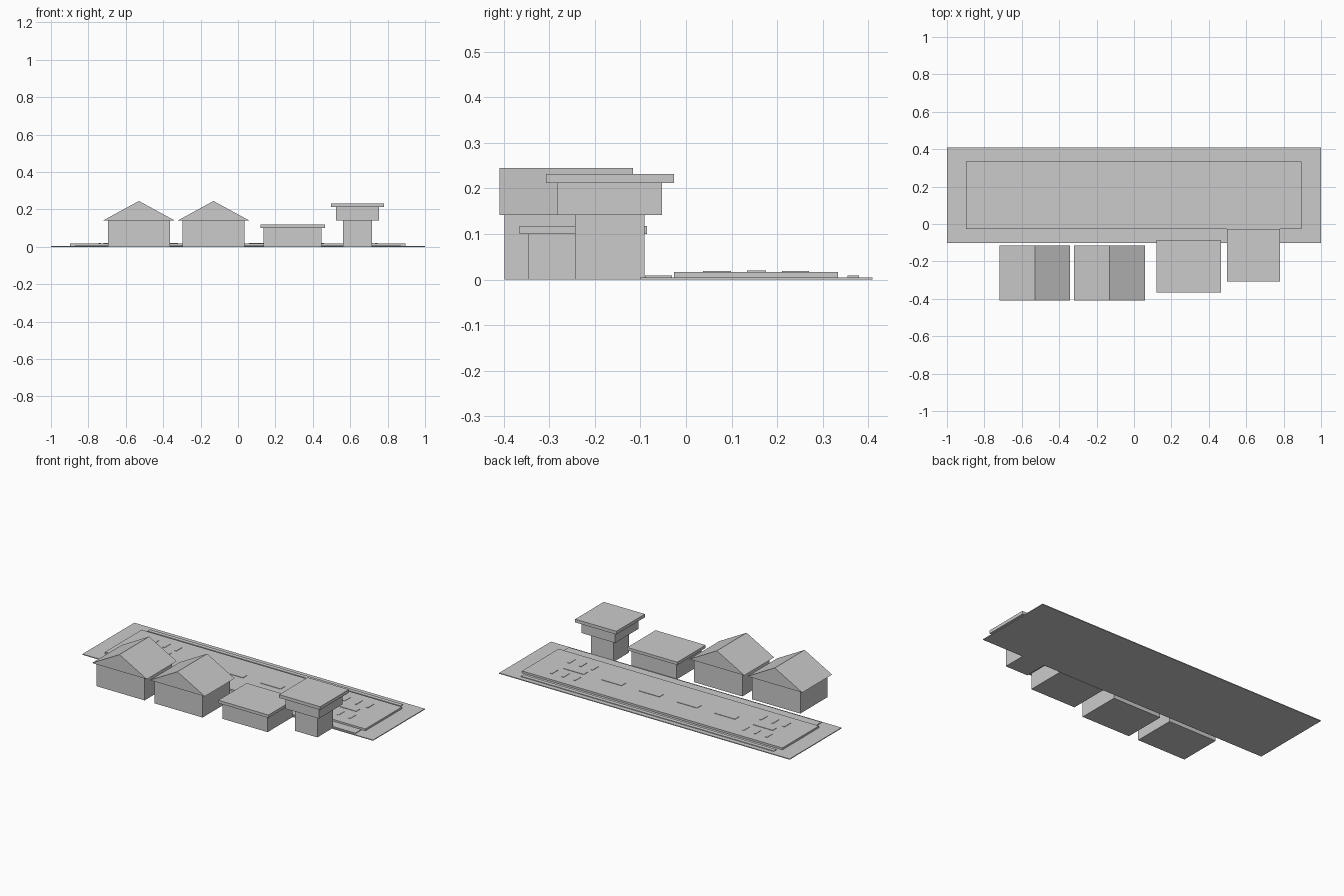
import bpy, bmesh

if "Cube" in bpy.data.objects:
    bpy.data.objects.remove(bpy.data.objects["Cube"])


def box(name, x0, x1, y0, y1, z0, z1):
    bm = bmesh.new()
    bmesh.ops.create_cube(bm, size=1)
    for v in bm.verts:
        v.co.x = x1 if v.co.x > 0 else x0
        v.co.y = y1 if v.co.y > 0 else y0
        v.co.z = z1 if v.co.z > 0 else z0
    return finish(name, bm)


def gable(name, x0, x1, y0, y1, z0, z1):
    # triangular section extruded along y
    bm = bmesh.new()
    pts = [(x0, z0), (x1, z0), ((x0 + x1) / 2, z1)]
    face = bm.faces.new([bm.verts.new((x, y0, z)) for x, z in pts])
    ext = bmesh.ops.extrude_face_region(bm, geom=[face])
    for v in ext["geom"]:
        if isinstance(v, bmesh.types.BMVert):
            v.co.y = y1
    bmesh.ops.recalc_face_normals(bm, faces=bm.faces)
    return finish(name, bm)


def finish(name, bm):
    mesh = bpy.data.meshes.new(name)
    bm.to_mesh(mesh)
    bm.free()
    ob = bpy.data.objects.new(name, mesh)
    bpy.context.collection.objects.link(ob)
    return ob


# ground slab and runway
box("ground_slab", -1, 1, -0.101, 0.409, 0, 0.005)
box("runway", -0.897, 0.895, -0.026, 0.334, 0.004, 0.017)

# strips beside the runway
box("front_edge_strip", -0.87, 0.87, -0.09, -0.031, 0.004, 0.009)
box("back_edge_strip", -0.87, 0.87, 0.354, 0.38, 0.004, 0.009)

# centre line dashes
for i in range(6):
    cx = (i - 2.5) * 0.26
    box("centre_dash", cx - 0.07, cx + 0.07, 0.134, 0.176, 0.016, 0.0195)

# threshold bars at both ends
for s in (-1, 1):
    for y0, y1 in ((0.037, 0.099), (0.211, 0.27)):
        for cx in (0.58, 0.66, 0.74):
            box("threshold_bar", s * cx - 0.007, s * cx + 0.007, y0, y1, 0.016, 0.0192)

# two gabled hangars
for cx in (-0.53, -0.131):
    box("hangar_body", cx - 0.166, cx + 0.166, -0.398, -0.13, 0, 0.143)
    gable("hangar_roof", cx - 0.189, cx + 0.189, -0.409, -0.116, 0.142, 0.245)

# flat-roofed terminal
box("terminal_body", 0.137, 0.447, -0.347, -0.103, 0, 0.1)
box("terminal_roof", 0.12, 0.465, -0.365, -0.086, 0.1, 0.118)

# control tower
box("tower_shaft", 0.562, 0.717, -0.244, -0.091, 0, 0.142)
box("tower_cab", 0.525, 0.755, -0.283, -0.053, 0.142, 0.212)
box("tower_roof", 0.498, 0.781, -0.307, -0.026, 0.212, 0.232)
